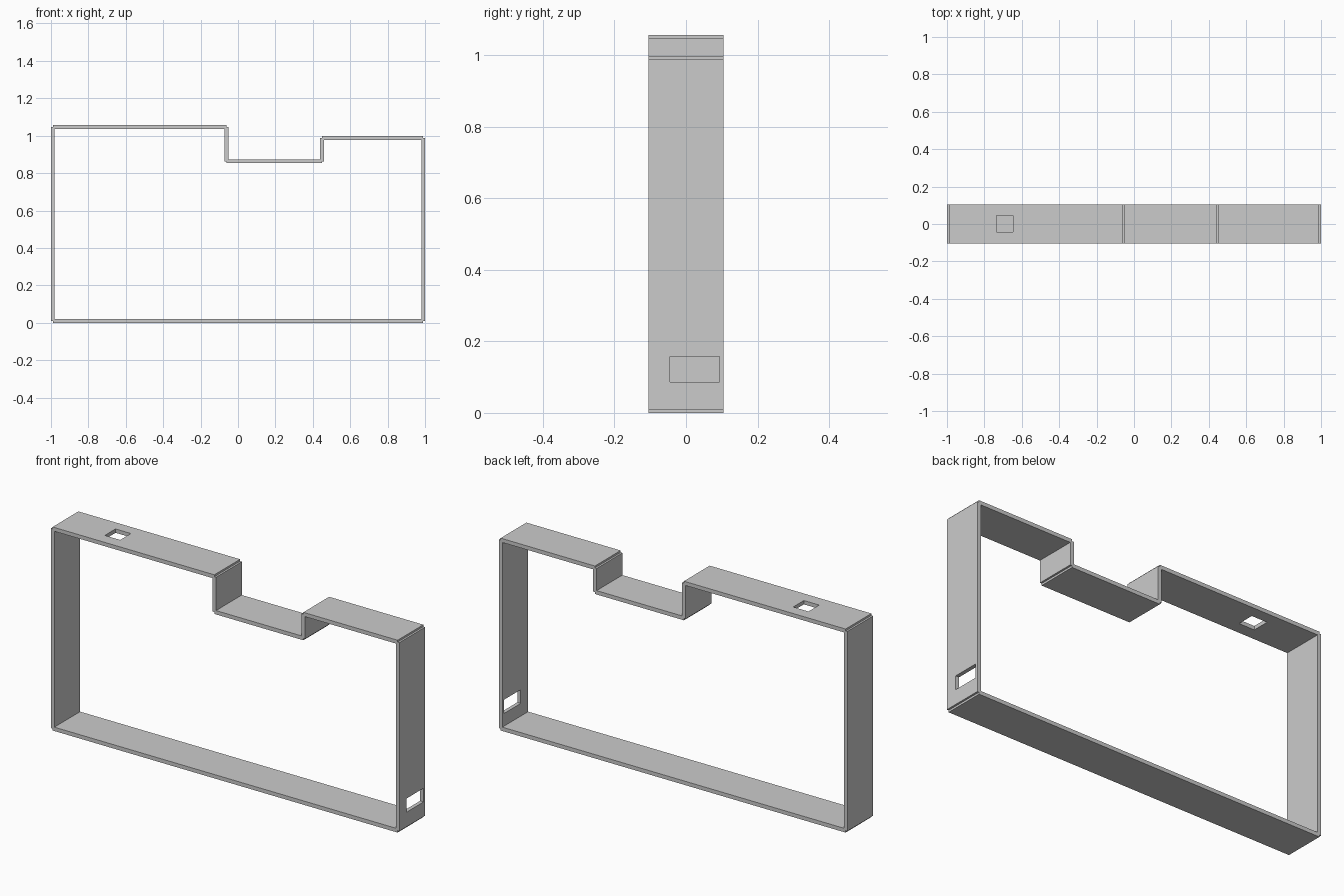
import bpy, bmesh
from mathutils import Vector

if "Cube" in bpy.data.objects:
    bpy.data.objects.remove(bpy.data.objects["Cube"])

T = 0.02        # wall thickness
D = 0.211       # frame depth


def box(name, lo, hi):
    lo, hi = Vector(lo), Vector(hi)
    bm = bmesh.new()
    bmesh.ops.create_cube(bm, size=1)
    bmesh.ops.scale(bm, vec=hi - lo, verts=bm.verts)
    mesh = bpy.data.meshes.new(name)
    bm.to_mesh(mesh)
    bm.free()
    ob = bpy.data.objects.new(name, mesh)
    ob.location = (lo + hi) / 2
    bpy.context.collection.objects.link(ob)
    return ob


def wall(name, a, b):
    """Slab centred on the line a-b (x, z); ends stop on the corner points."""
    h = T / 2
    dx, dz = (0, h) if a[1] == b[1] else (h, 0)
    return box(name,
               (min(a[0], b[0]) - dx, -D / 2, min(a[1], b[1]) - dz),
               (max(a[0], b[0]) + dx, D / 2, max(a[1], b[1]) + dz))


def cut(target, name, lo, hi):
    cutter = box(name, lo, hi)
    cutter.hide_render = True
    cutter.display_type = 'WIRE'
    mod = target.modifiers.new("opening", 'BOOLEAN')
    mod.operation = 'DIFFERENCE'
    mod.solver = 'EXACT'
    mod.object = cutter


# Centre line of the frame, starting bottom left
path = [(-0.99, 0.01), (-0.99, 1.046), (-0.062, 1.046), (-0.062, 0.863),
        (0.449, 0.863), (0.449, 0.988), (0.99, 0.988), (0.99, 0.01)]
names = ["left_wall", "left_roof", "step_wall_left", "step_floor",
         "step_wall_right", "right_roof", "right_wall", "base"]
parts = {n: wall(n, path[i], path[(i + 1) % len(path)])
         for i, n in enumerate(names)}

# Square opening in the left roof, wide opening in the right wall
cut(parts["left_roof"], "roof_opening_cutter",
    (-0.735, -0.042, 0.95), (-0.647, 0.046, 1.15))
cut(parts["right_wall"], "wall_opening_cutter",
    (0.9, -0.045, 0.086), (1.1, 0.093, 0.157))
